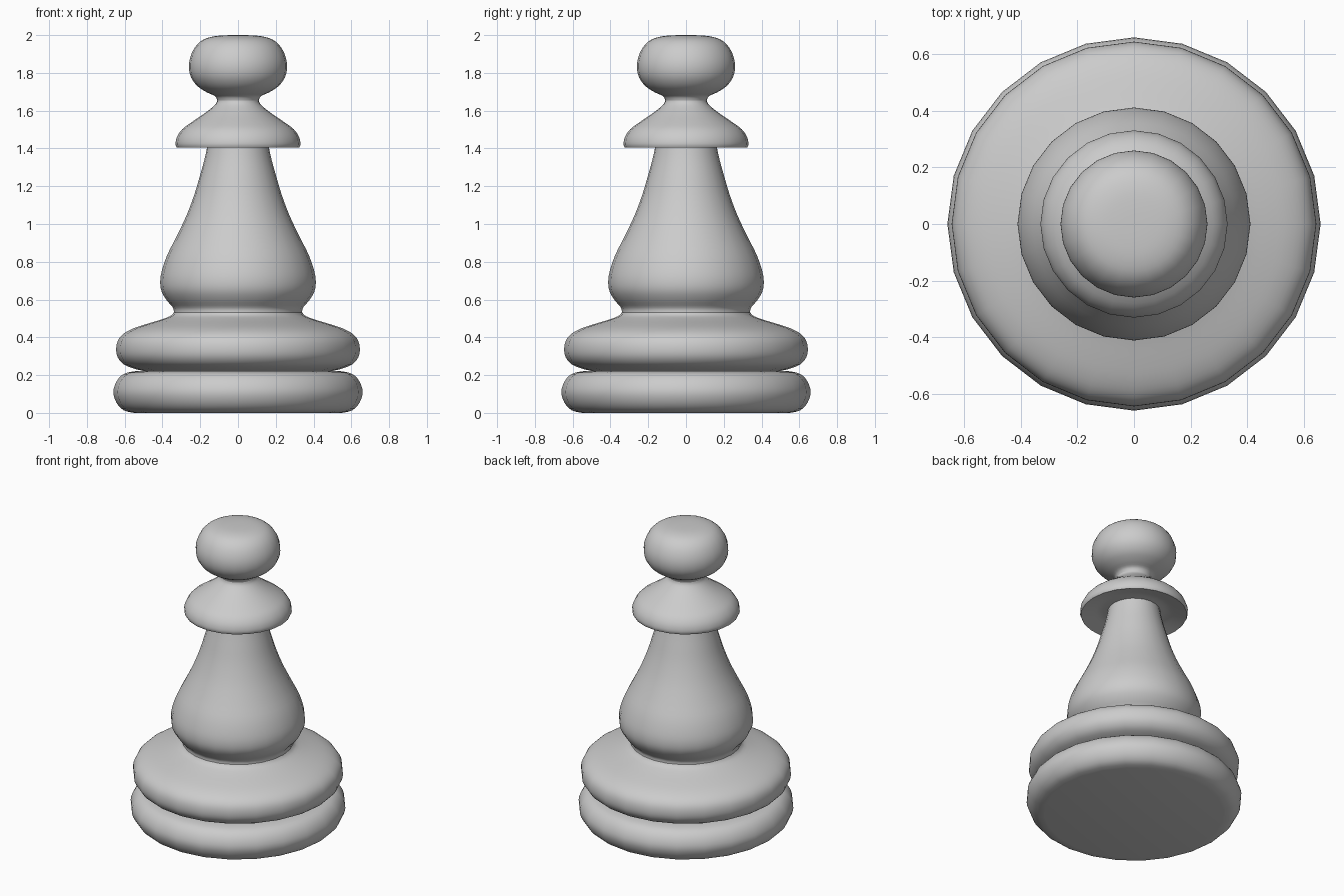
import bpy, bmesh, math
from mathutils import Vector

if "Cube" in bpy.data.objects:
    bpy.data.objects.remove(bpy.data.objects["Cube"])

SIDES = 24


def smooth_profile(points, steps=3):
    """Catmull-Rom curve through (radius, height) points."""
    p = [Vector(q) for q in points]
    p = [p[0]] + p + [p[-1]]
    out = []
    for a, b, c, d in zip(p, p[1:], p[2:], p[3:]):
        for k in range(steps):
            t = k / steps
            out.append(0.5 * (2 * b + (c - a) * t + (2 * a - 5 * b + 4 * c - d) * t * t
                              + (3 * b - a - 3 * c + d) * t ** 3))
    return out + [p[-1]]


def lathe(name, points, cap_bottom=False):
    """Turn a bottom-to-top profile around z."""
    bm = bmesh.new()
    rings = []
    for r, z in smooth_profile(points):
        rings.append([bm.verts.new((r * math.cos(2 * math.pi * j / SIDES),
                                    r * math.sin(2 * math.pi * j / SIDES), z))
                      for j in range(SIDES)])
    for lo, hi in zip(rings, rings[1:]):
        for j in range(SIDES):
            k = (j + 1) % SIDES
            bm.faces.new((lo[j], lo[k], hi[k], hi[j]))
    if cap_bottom:
        bm.faces.new(rings[0][::-1])
    bmesh.ops.remove_doubles(bm, verts=bm.verts, dist=1e-5)
    mesh = bpy.data.meshes.new(name)
    bm.to_mesh(mesh)
    bm.free()
    obj = bpy.data.objects.new(name, mesh)
    bpy.context.collection.objects.link(obj)
    bpy.ops.object.select_all(action='DESELECT')
    obj.select_set(True)
    bpy.context.view_layer.objects.active = obj
    bpy.ops.object.shade_smooth_by_angle(angle=math.radians(50))
    return obj


# Bottom disc with rounded rim
lathe("base_disc", [(.55, 0), (.605, .014), (.643, .053), (.66, .11), (.643, .167),
                    (.605, .206), (.55, .22), (.50, .222)], cap_bottom=True)

# Second disc sloping up to the waist
lathe("upper_disc", [(.50, .222), (.55, .234), (.605, .257), (.637, .295), (.645, .34),
                     (.635, .385), (.605, .42), (.555, .447), (.49, .469), (.42, .49),
                     (.36, .512), (.34, .532)])

# Bulging body tapering to the stem
lathe("body", [(.34, .532), (.344, .557), (.378, .597), (.404, .642), (.412, .69),
               (.404, .75), (.375, .835), (.325, .935), (.275, 1.04), (.233, 1.15),
               (.203, 1.25), (.178, 1.34), (.163, 1.41), (.16, 1.43)])

# Collar: slightly hollow underside, then the domed top up to the neck
lathe("collar_underside", [(.16, 1.43), (.21, 1.432), (.27, 1.419), (.325, 1.405)])
lathe("collar", [(.325, 1.405), (.331, 1.425), (.322, 1.463), (.295, 1.502), (.25, 1.536),
                 (.195, 1.573), (.145, 1.61), (.117, 1.637), (.11, 1.655)])

# Rounded head
lathe("head", [(.11, 1.655), (.122, 1.677), (.165, 1.697), (.215, 1.73), (.249, 1.777),
               (.26, 1.83), (.252, 1.885), (.226, 1.938), (.185, 1.975), (.13, 1.993),
               (.065, 1.999), (0, 2.0)])
